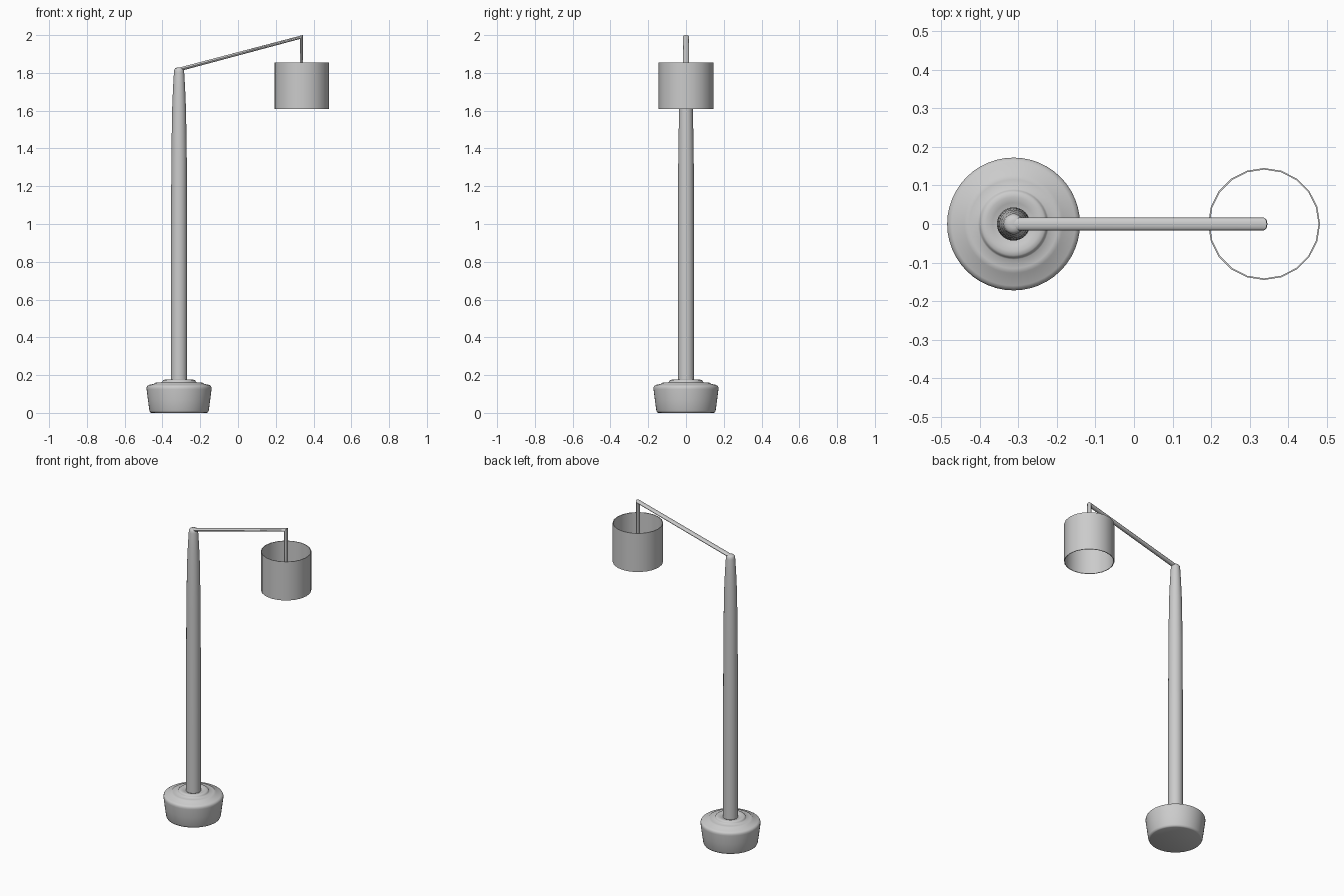
import bpy, bmesh
from math import sin, cos, pi, radians
from mathutils import Vector

if "Cube" in bpy.data.objects:
    bpy.data.objects.remove(bpy.data.objects["Cube"])

POLE_X, SHADE_X = -0.312, 0.337


def finish(name, bm, angle):
    bmesh.ops.recalc_face_normals(bm, faces=bm.faces[:])
    me = bpy.data.meshes.new(name)
    bm.to_mesh(me)
    bm.free()
    ob = bpy.data.objects.new(name, me)
    bpy.context.collection.objects.link(ob)
    bpy.ops.object.select_all(action='DESELECT')
    ob.select_set(True)
    bpy.context.view_layer.objects.active = ob
    bpy.ops.object.shade_smooth_by_angle(angle=radians(angle))
    return ob


def skin(name, rings, angle=40, closed=False):
    """Join rings of points with quads; cap the ends, or close into a loop."""
    bm = bmesh.new()
    loops = [[bm.verts.new(p) for p in ring] for ring in rings]
    pairs = list(zip(loops, loops[1:]))
    if closed:
        pairs.append((loops[-1], loops[0]))
    else:
        bm.faces.new(loops[0])
        bm.faces.new(loops[-1])
    n = len(loops[0])
    for a, b in pairs:
        for i in range(n):
            j = (i + 1) % n
            bm.faces.new((a[i], a[j], b[j], b[i]))
    return finish(name, bm, angle)


def lathe(name, x, profile, sides, **kw):
    rings = [[(x + r * cos(2 * pi * i / sides), r * sin(2 * pi * i / sides), z)
              for i in range(sides)] for r, z in profile]
    return skin(name, rings, **kw)


# Rounded heavy base with stepped top and collar
lathe("base", POLE_X, [
    (0.146, 0.0), (0.153, 0.003), (0.157, 0.012), (0.165, 0.07), (0.172, 0.125),
    (0.172, 0.135), (0.168, 0.143), (0.160, 0.148), (0.132, 0.154), (0.127, 0.159),
    (0.115, 0.161), (0.092, 0.162), (0.088, 0.166), (0.086, 0.171), (0.081, 0.175),
    (0.070, 0.176), (0.055, 0.173), (0.044, 0.168)], 48, angle=50)

# Pole, gently tapering towards the top
lathe("pole", POLE_X, [
    (0.043, 0.16), (0.043, 0.7), (0.041, 1.33), (0.037, 1.6), (0.032, 1.72),
    (0.027, 1.805), (0.025, 1.818), (0.020, 1.825), (0.010, 1.828)], 32, angle=50)

# Flattened arm: slopes up from the pole, bends, and hangs into the shade
path = [Vector(p) for p in ((POLE_X, 0, 1.818), (0.336, 0, 1.990), (0.336, 0, 1.735))]
rings = []
for k, p in enumerate(path):
    d_in = (p - path[k - 1]).normalized() if k else (path[1] - p).normalized()
    d_out = (path[k + 1] - p).normalized() if k < 2 else d_in
    t = (d_in + d_out).normalized()
    side = Vector((-t.z, 0, t.x)) / t.dot(d_in)
    if k == 1:
        side *= 0.85  # soften the mitred corner
    rings.append([p + side * 0.0095 * cos(2 * pi * i / 16)
                  + Vector((0, 0.0165 * sin(2 * pi * i / 16), 0)) for i in range(16)])
skin("arm", rings)

# Open drum shade, thin walled
lathe("shade", SHADE_X, [(0.145, 1.61), (0.145, 1.855), (0.141, 1.855), (0.141, 1.61)],
      20, closed=True)
